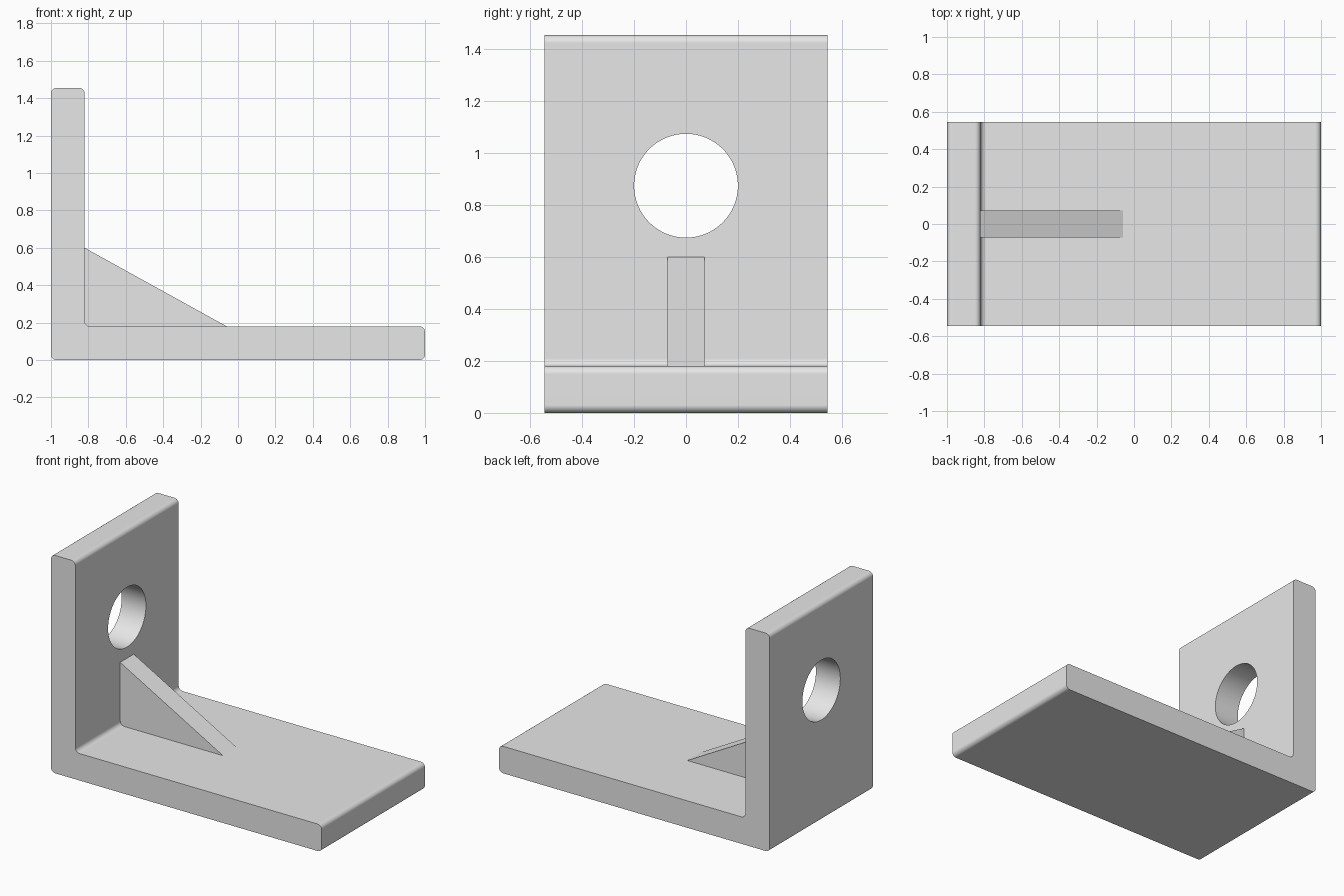
import bpy
import bmesh
from math import pi, cos, sin
from mathutils import Vector

cube = bpy.data.objects.get("Cube")
if cube:
    bpy.data.objects.remove(cube, do_unlink=True)

grey = bpy.data.materials.new("light_grey")
grey.use_nodes = True
grey.diffuse_color = (0.8, 0.8, 0.8, 1)
grey.node_tree.nodes["Principled BSDF"].inputs["Base Color"].default_value = (0.8, 0.8, 0.8, 1)


def rounded(corners, radius, steps=6):
    """Round every right-angled corner of an outline with an arc."""
    points = []
    for i, c in enumerate(corners):
        p = Vector(c)
        a = (Vector(corners[i - 1]) - p).normalized() * radius
        b = (Vector(corners[(i + 1) % len(corners)]) - p).normalized() * radius
        for k in range(steps + 1):
            t = k / steps * pi / 2
            points.append(p + a * (1 - sin(t)) + b * (1 - cos(t)))
    return points


def extrude_profile(name, outline, half_width):
    """Sweep an x-z outline along y, centred on y = 0."""
    bm = bmesh.new()
    face = bm.faces.new([bm.verts.new((x, -half_width, z)) for x, z in outline])
    swept = bmesh.ops.extrude_face_region(bm, geom=[face], use_keep_orig=True)
    moved = [v for v in swept["geom"] if isinstance(v, bmesh.types.BMVert)]
    bmesh.ops.translate(bm, verts=moved, vec=(0, 2 * half_width, 0))
    bmesh.ops.recalc_face_normals(bm, faces=bm.faces)
    mesh = bpy.data.meshes.new(name)
    bm.to_mesh(mesh)
    bm.free()
    mesh.materials.append(grey)
    obj = bpy.data.objects.new(name, mesh)
    bpy.context.collection.objects.link(obj)
    return obj


def activate(obj):
    bpy.ops.object.select_all(action="DESELECT")
    obj.select_set(True)
    bpy.context.view_layer.objects.active = obj


# L-shaped plate with rounded outer corners and inner fillet
wall = -0.82
floor = 0.18
height = 1.455
corners = [(-1, 0), (1, 0), (1, floor), (wall, floor), (wall, height), (-1, height)]
bracket = extrude_profile("angle_bracket", rounded(corners, 0.03), 0.545)

# Round hole through the upright
bpy.ops.mesh.primitive_cylinder_add(vertices=64, radius=0.2, depth=0.6,
                                    location=(-0.91, 0, 0.875), rotation=(0, pi / 2, 0))
cutter = bpy.context.object
cutter.name = "hole_cutter"
cutter.data.materials.append(grey)
cutter.hide_render = True
cut = bracket.modifiers.new("hole", "BOOLEAN")
cut.object = cutter
cut.solver = "EXACT"
activate(bracket)
bpy.ops.object.modifier_apply(modifier=cut.name)
bpy.data.objects.remove(cutter, do_unlink=True)

# Smooth fillets and hole, flat main faces
activate(bracket)
bpy.ops.object.shade_smooth_by_angle(angle=pi / 6)
normals = bracket.modifiers.new("flat_faces", "WEIGHTED_NORMAL")
normals.keep_sharp = True

# Triangular stiffening rib, sunk slightly into both plates
sink = 0.04
rib = [(wall, 0.6), (wall - sink, 0.6), (wall - sink, floor - sink),
       (-0.06, floor - sink), (-0.06, floor)]
extrude_profile("stiffening_rib", rib, 0.072)
